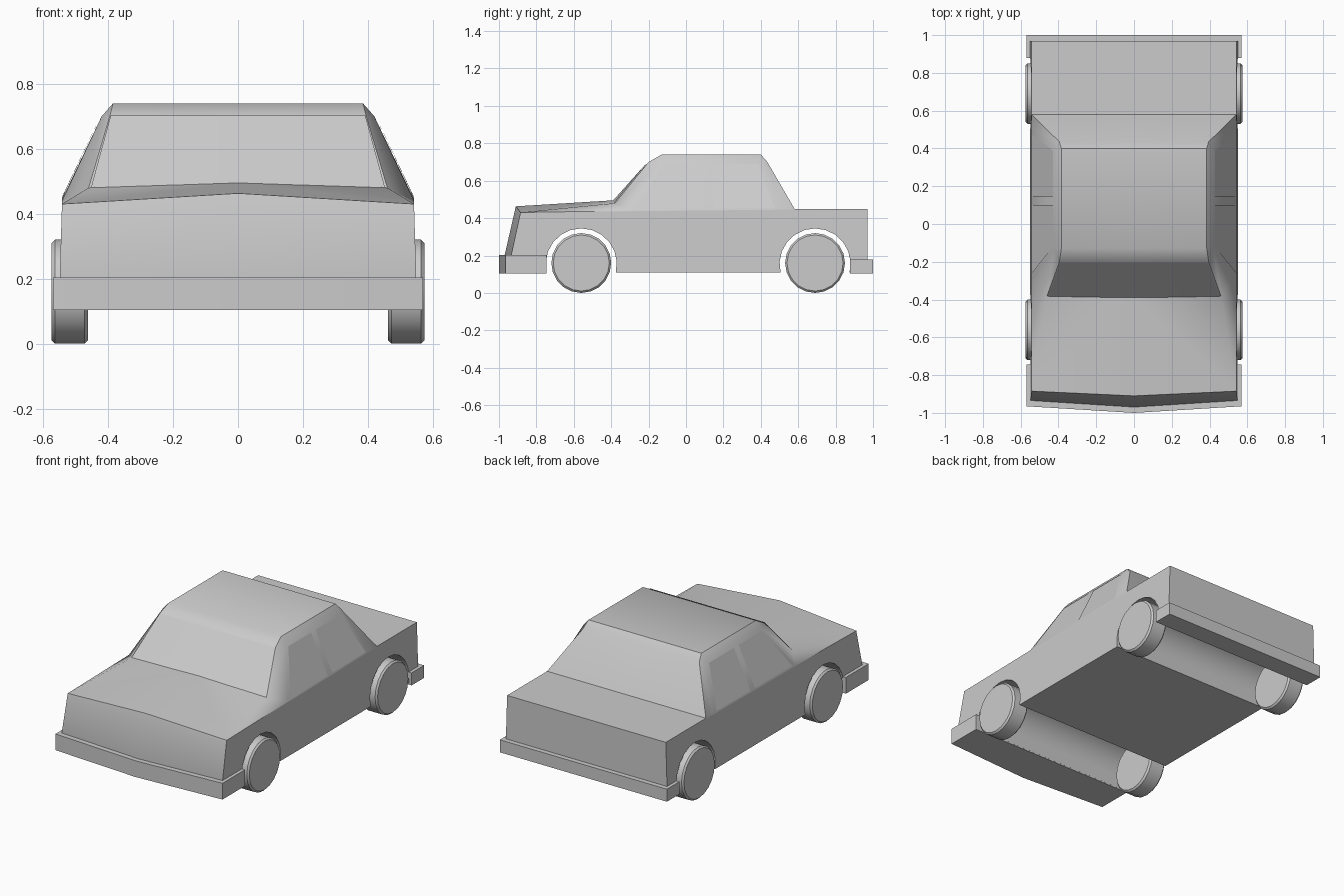
import bpy, bmesh, math
from mathutils import Vector

if "Cube" in bpy.data.objects:
    bpy.data.objects.remove(bpy.data.objects["Cube"])


def finish(name, bm, angle=35):
    bmesh.ops.remove_doubles(bm, verts=bm.verts[:], dist=0.0005)
    bmesh.ops.recalc_face_normals(bm, faces=bm.faces[:])
    mesh = bpy.data.meshes.new(name)
    bm.to_mesh(mesh)
    bm.free()
    ob = bpy.data.objects.new(name, mesh)
    bpy.context.collection.objects.link(ob)
    bpy.ops.object.select_all(action='DESELECT')
    bpy.context.view_layer.objects.active = ob
    ob.select_set(True)
    bpy.ops.object.shade_smooth_by_angle(angle=math.radians(angle))
    return ob


def face(bm, pts, sides=(1, -1)):
    for s in sides:
        bm.faces.new([bm.verts.new((p[0] * s, p[1], p[2])) for p in pts])


def flank(y, z):
    # point on the slightly leaning lower body side
    return Vector((0.555 - 0.03 * z, y, z))


def arch(yc, n=12):
    # wheel arch from front to rear, ending on the sill line
    a = math.asin(-0.045 / 0.19)
    angles = [math.pi - a - (math.pi - 2 * a) * i / n for i in range(n + 1)]
    return [flank(yc + 0.19 * math.cos(t), 0.155 + 0.19 * math.sin(t)) for t in angles]


WHEELS = (-0.56, 0.69)

# Body key points (right half)
nose_low, nose = flank(-0.915, 0.11), flank(-0.935, 0.20)
hood_front = flank(-0.885, 0.43)
cowl = Vector((0.46, -0.38, 0.48))
screen_top = Vector((0.395, -0.20, 0.70))
roof_f, roof_r = Vector((0.385, -0.13, 0.74)), Vector((0.385, 0.40, 0.74))
rear_top = Vector((0.395, 0.435, 0.70))
trunk_f, trunk_r = flank(0.58, 0.45), flank(0.97, 0.45)
tail_low = flank(0.97, 0.11)
belt_f, belt_r = flank(-0.29, 0.44), flank(0.50, 0.445)
rail_f, rail_r = Vector((0.42, -0.13, 0.70)), Vector((0.42, 0.40, 0.70))

# Points where the centre line bulges away from the edge
centre = {id(nose_low): (0, -0.95, 0.11), id(nose): (0, -0.97, 0.20),
          id(hood_front): (0, -0.91, 0.463), id(cowl): (0, -0.39, 0.495)}
under = arch(WHEELS[0]) + arch(WHEELS[1])
loop = [hood_front, cowl, screen_top, roof_f, roof_r, rear_top, trunk_f, trunk_r,
        tail_low] + under[::-1] + [nose_low, nose]

# Body shell: strips from the edge loop to the centre line, then the sides
bm = bmesh.new()
for p, q in zip(loop, loop[1:] + loop[:1]):
    face(bm, [p, q, centre.get(id(q), (0, q.y, q.z)), centre.get(id(p), (0, p.y, p.z))])
face(bm, [nose, nose_low] + under + [tail_low, trunk_r, trunk_f, belt_r, belt_f, hood_front])
for pts in ([hood_front, cowl, belt_f],
            [cowl, belt_f, rail_f, screen_top],
            [screen_top, rail_f, roof_f],
            [roof_f, rail_f, rail_r, roof_r],
            [roof_r, rail_r, rear_top],
            [rear_top, rail_r, belt_r, trunk_f],
            [belt_f, belt_r, rail_r, rail_f]):
    face(bm, pts)
finish("car_body", bm)


# Side windows lying just proud of the cabin sides
def on_side(u, v):
    p = belt_f.lerp(belt_r, u).lerp(rail_f.lerp(rail_r, u), v)
    return p + Vector((0.003, 0, 0.0015))


def side_at(y, v):
    y0, y1 = belt_f.lerp(rail_f, v).y, belt_r.lerp(rail_r, v).y
    return on_side((y - y0) / (y1 - y0), v)


for name, ends in (("front_side_windows", (on_side(0.03, 0.03), side_at(0.10, 0.03),
                                           side_at(0.10, 0.95), on_side(0.03, 0.95))),
                   ("rear_side_windows", (side_at(0.145, 0.03), on_side(0.97, 0.03),
                                          on_side(0.97, 0.95), side_at(0.145, 0.95)))):
    bm = bmesh.new()
    face(bm, ends)
    finish(name, bm)

# Windshield panel
bm = bmesh.new()
lift = Vector((0, -0.003, 0.003))
face(bm, [Vector((0, -0.388, 0.49)) + lift, Vector((0.452, -0.38, 0.48)) + lift,
          Vector((0.392, -0.20, 0.70)) + lift, Vector((0, -0.20, 0.70)) + lift])
finish("windshield", bm)


# Bumpers: plan outline extruded upward
def bumper(name, outline, z0, z1):
    bm = bmesh.new()
    pts = outline + [(-x, y) for x, y in outline[::-1] if x > 0]
    f = bm.faces.new([bm.verts.new((x, y, z0)) for x, y in pts])
    ext = bmesh.ops.extrude_face_region(bm, geom=[f])
    top = [v for v in ext["geom"] if isinstance(v, bmesh.types.BMVert)]
    bmesh.ops.translate(bm, verts=top, vec=(0, 0, z1 - z0))
    finish(name, bm)


bumper("front_bumper", [(0, -1.0), (0.57, -0.965), (0.57, -0.745)], 0.103, 0.203)
bumper("rear_bumper", [(0.57, 0.878), (0.57, 1.0)], 0.103, 0.18)

# Wheels
for label, y in zip(("front", "rear"), WHEELS):
    for side, s in (("right", 1), ("left", -1)):
        bpy.ops.mesh.primitive_cylinder_add(vertices=20, radius=0.16, depth=0.112,
                                            location=(s * 0.518, y, 0.16),
                                            rotation=(0, math.pi / 2, 0))
        wheel = bpy.context.object
        wheel.name = f"{label}_{side}_wheel"
        bev = wheel.modifiers.new("rim", 'BEVEL')
        bev.width, bev.segments = 0.01, 1
        bpy.ops.object.shade_smooth_by_angle(angle=math.radians(50))
